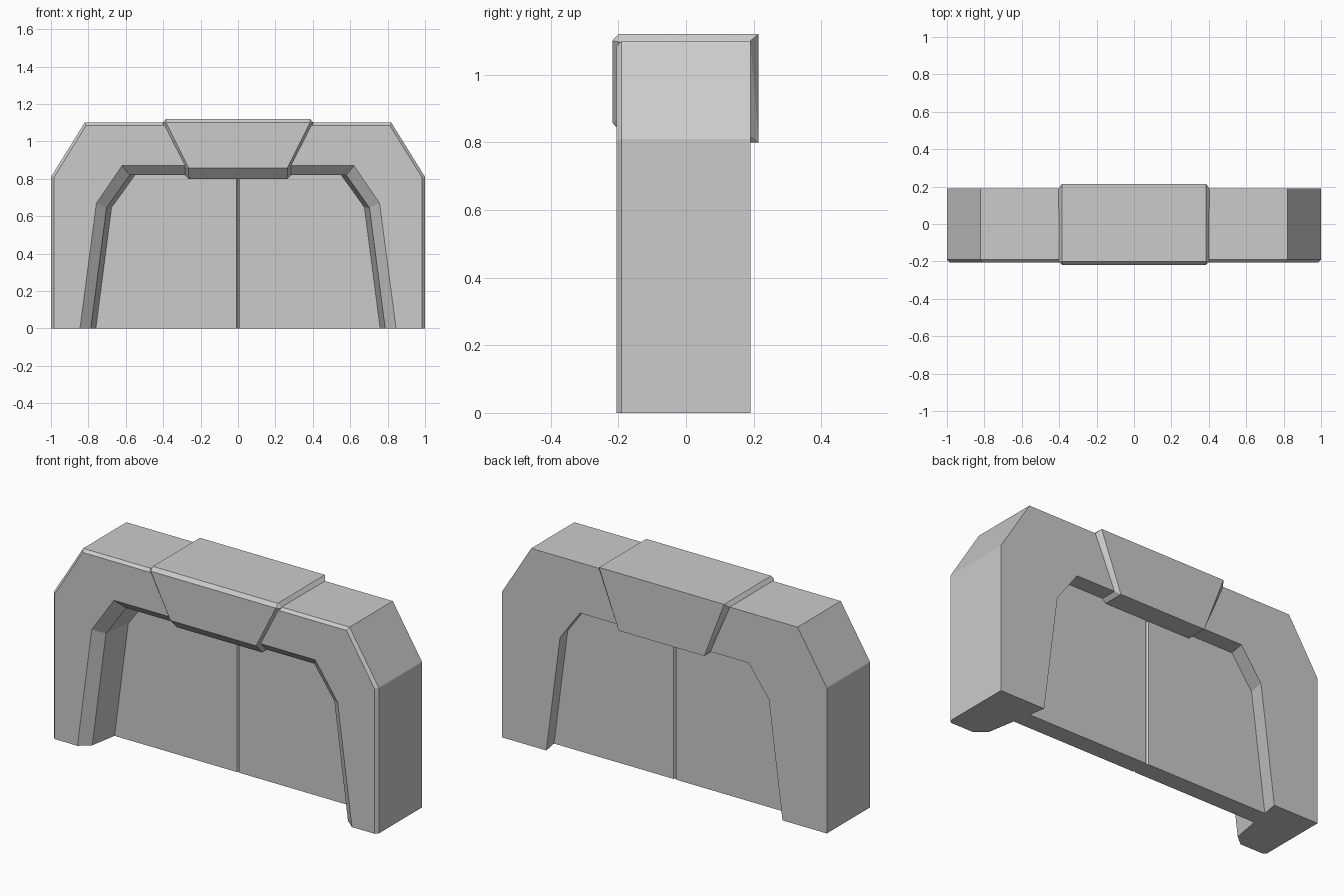
import bpy, bmesh

if "Cube" in bpy.data.objects:
    bpy.data.objects.remove(bpy.data.objects["Cube"])


def finish(name, bm):
    bmesh.ops.recalc_face_normals(bm, faces=bm.faces[:])
    mesh = bpy.data.meshes.new(name)
    bm.to_mesh(mesh)
    bm.free()
    obj = bpy.data.objects.new(name, mesh)
    bpy.context.collection.objects.link(obj)
    return obj


def hull(points):
    bm = bmesh.new()
    verts = [bm.verts.new(p) for p in points]
    res = bmesh.ops.convex_hull(bm, input=verts)
    loose = [v for v in bm.verts if not v.link_faces]
    bmesh.ops.delete(bm, geom=loose, context='VERTS')
    bmesh.ops.dissolve_limit(bm, angle_limit=0.01, verts=bm.verts[:], edges=bm.edges[:])
    return bm


# Arch frame: a six-sided section carried from foot to shoulder to top, both sides
rails = [  # (y, foot, shoulder, top corner) as x, z
    (-0.205, (0.985, 0), (0.985, 0.806), (0.812, 1.085)),
    (-0.19, (1, 0), (1, 0.81), (0.82, 1.10)),
    (0.19, (1, 0), (1, 0.81), (0.82, 1.10)),
    (0.19, (0.727, 0), (0.643, 0.65), (0.519, 0.82)),
    (-0.157, (0.787, 0), (0.703, 0.645), (0.579, 0.82)),
    (-0.205, (0.845, 0), (0.757, 0.67), (0.62, 0.87)),
]
bm = bmesh.new()
rings = []
for side, k in ((1, 1), (1, 2), (1, 3), (-1, 3), (-1, 2), (-1, 1)):
    rings.append([bm.verts.new((side * r[k][0], r[0], r[k][1])) for r in rails])
for a, b in zip(rings, rings[1:]):
    for i in range(6):
        j = (i + 1) % 6
        bm.faces.new((a[i], a[j], b[j], b[i]))
bm.faces.new(rings[0])
bm.faces.new(rings[-1])
finish("arch_frame", bm)

# Keystone block: chamfered wedge standing proud of the arch
half = [
    (0.385, -0.218, 1.10), (0.264, -0.218, 0.858),
    (0.385, -0.20, 1.12), (0.403, -0.20, 1.097),
    (0.284, -0.20, 0.864), (0.283, -0.157, 0.82), (0.263, -0.163, 0.80),
    (0.385, 0.215, 1.12), (0.263, 0.215, 0.80),
    (0.403, 0.19, 1.10), (0.283, 0.19, 0.82),
]
finish("keystone", hull([(s * x, y, z) for x, y, z in half for s in (1, -1)]))

# Double door: one leaf with a bevelled meeting edge, mirrored
outline = [(0.775, 0), (0.69, 0.65), (0.565, 0.83), (0.007, 0.83), (0.007, 0)]
pts = [(x, y, z) for x, z in outline for y in (0.0, 0.1)]
pts += [(0, y, z) for z in (0, 0.83) for y in (0.01, 0.09)]
bm = hull(pts)
inner = [f for f in bm.faces if all(abs(v.co.x) < 1e-5 for v in f.verts)]
bmesh.ops.delete(bm, geom=inner, context='FACES_ONLY')
door = finish("double_door", bm)
mirror = door.modifiers.new("mirror", 'MIRROR')
mirror.use_axis[0] = True
